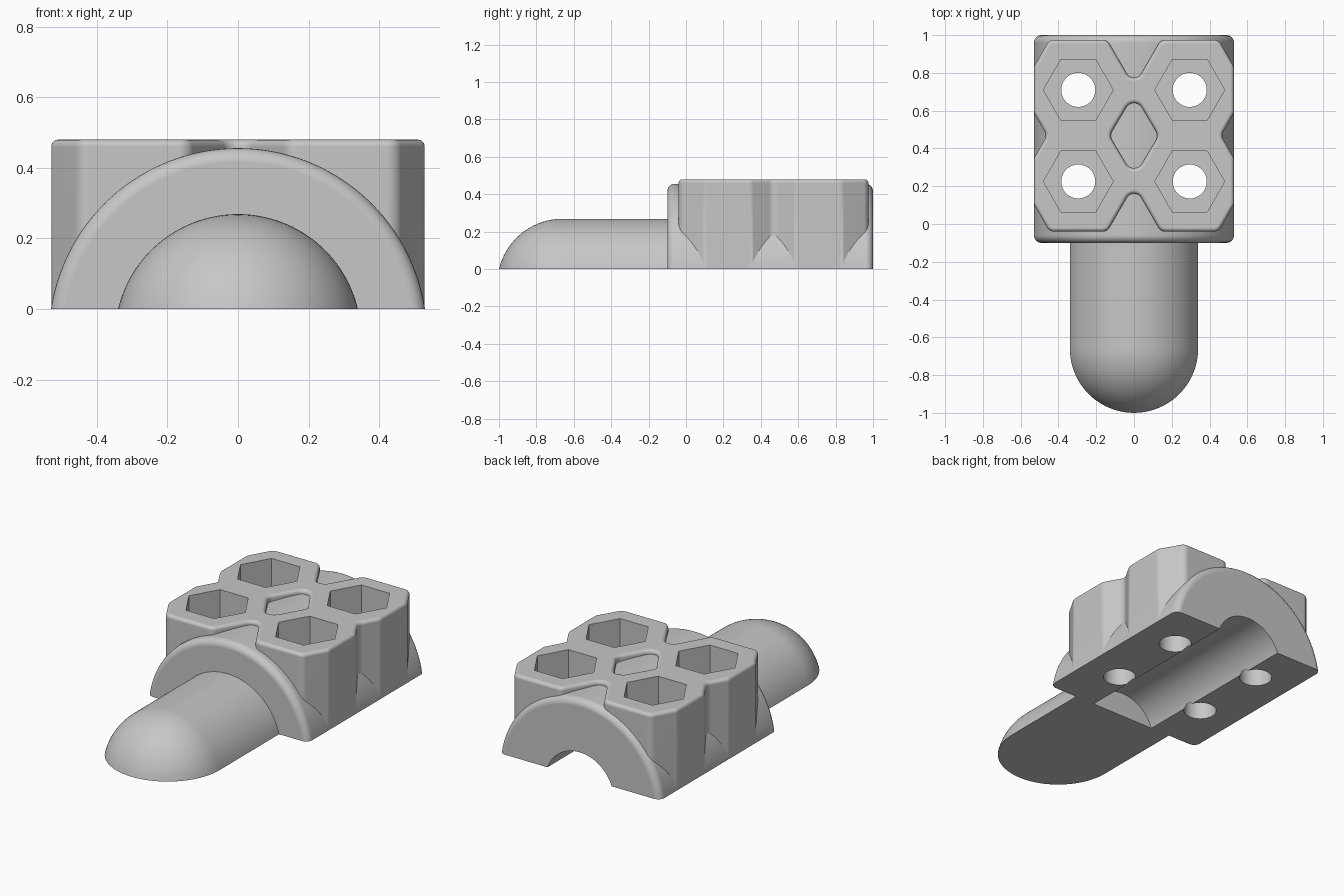
import bpy, bmesh
from math import sin, cos, pi, tau, radians
from mathutils import Vector

cube = bpy.data.objects.get("Cube")
if cube:
    bpy.data.objects.remove(cube, do_unlink=True)

AXIS_Z = -0.08           # height of the shared axis of arch, pin and channel
MID_Y = 0.4675           # centre of the block
FRONT, BACK = -0.1, 1.0

grey = bpy.data.materials.new("matte grey")
grey.use_nodes = True
grey.diffuse_color = (0.57, 0.57, 0.57, 1)
grey.node_tree.nodes["Principled BSDF"].inputs["Base Color"].default_value = (0.57, 0.57, 0.57, 1)


def skin(name, rings):
    """Closed solid through a stack of equal rings."""
    bm = bmesh.new()
    loops = [[bm.verts.new(p) for p in ring] for ring in rings]
    n = len(loops[0])
    for a, b in zip(loops, loops[1:]):
        for i in range(n):
            j = (i + 1) % n
            bm.faces.new((a[i], a[j], b[j], b[i]))
    bm.faces.new(loops[0][::-1])
    bm.faces.new(loops[-1])
    bmesh.ops.recalc_face_normals(bm, faces=bm.faces)
    mesh = bpy.data.meshes.new(name)
    bm.to_mesh(mesh)
    bm.free()
    obj = bpy.data.objects.new(name, mesh)
    bpy.context.collection.objects.link(obj)
    mesh.materials.append(grey)
    return obj


def round_outline(corners, radius, steps=8):
    """Fillet a counter-clockwise polygon; gives (point, outward normal) pairs."""
    out = []
    for i, p in enumerate(corners):
        d1 = (p - corners[i - 1]).normalized()
        d2 = (corners[(i + 1) % len(corners)] - p).normalized()
        n1, n2 = Vector((d1.y, -d1.x)), Vector((d2.y, -d2.x))
        side = 1 if d1.cross(d2) > 0 else -1
        mid = (n1 + n2).normalized()
        centre = p - mid * side * radius / mid.dot(n1)
        for k in range(steps + 1):
            n = n1.slerp(n2, k / steps)
            out.append((centre + n * side * radius, n))
    return out


def prism(name, outline, layers):
    """Stack an outline at (height, inset) layers around the block centre."""
    return skin(name, [[(p.x - n.x * o, p.y - n.y * o + MID_Y, z) for p, n in outline]
                       for z, o in layers])


def turned(name, profile, sides=128):
    """Turn (y, radius) points round the lengthwise axis."""
    return skin(name, [[(r * cos(tau * k / sides), y, AXIS_Z + r * sin(tau * k / sides))
                        for k in range(sides)] for y, r in profile])


def post(name, x, y, z0, z1, radius, sides):
    return skin(name, [[(x + radius * cos(tau * k / sides), y + radius * sin(tau * k / sides), z)
                        for k in range(sides)] for z in (z0, z1)])


def combine(target, tool, operation):
    mod = target.modifiers.new(operation, 'BOOLEAN')
    mod.operation, mod.object, mod.solver = operation, tool, 'EXACT'
    bpy.context.view_layer.objects.active = target
    bpy.ops.object.modifier_apply(modifier=mod.name)
    bpy.data.objects.remove(tool, do_unlink=True)


# Block of four merged hexagonal bosses, clipped flat at the sides
quarter = [(0.461, 0), (0.529, 0.119), (0.529, 0.366), (0.448, 0.5075), (0.142, 0.5075), (0, 0.2616)]
left = quarter + [(-x, y) for x, y in quarter[-2::-1]]
ring = left + [(x, -y) for x, y in left[-2:0:-1]]
outline = round_outline([Vector(p) for p in ring], 0.045)
TOP, SOFT = 0.48, 0.02
arc = [(k / 6 * pi / 2) for k in range(7)]
rim = [(TOP - SOFT + SOFT * sin(a), SOFT - SOFT * cos(a)) for a in arc]
body = prism("mounting_body", outline, [(-0.05, 0)] + rim)

# Diamond recess between the bosses, with a softened rim
diamond = round_outline([Vector(p) for p in ((0.13, 0), (0, 0.2192), (-0.13, 0), (0, -0.2192))], 0.048)
recess = prism("diamond_cutter", diamond, [(-0.1, 0)] + [(z, -o) for z, o in rim] + [(TOP + 0.05, -SOFT)])
combine(body, recess, 'DIFFERENCE')

# Arched saddle with rounded end edges
R, F = 0.536, 0.04
end = [(F - F * sin(a), R - F + F * cos(a)) for a in arc]
saddle = turned("arched_saddle", [(FRONT + d, r) for d, r in end[::-1]] + [(BACK - d, r) for d, r in end])
combine(body, saddle, 'UNION')

# Round-nosed pin
P, NOSE = 0.349, -0.66
nose = [(NOSE - P * cos(k / 24 * pi / 2), P * sin(k / 24 * pi / 2)) for k in range(1, 25)]
combine(body, turned("pin", nose + [(FRONT + 0.1, P)]), 'UNION')

# Lengthwise channel underneath, open at the back
combine(body, turned("channel_cutter", [(FRONT, 0.226), (BACK + 0.1, 0.226)]), 'DIFFERENCE')

# Nut pockets with screw holes
for x in (-0.295, 0.295):
    for y in (0.225, 0.71):
        combine(body, post("pocket_cutter", x, y, 0.2, 0.6, 0.185, 6), 'DIFFERENCE')
        combine(body, post("hole_cutter", x, y, -0.8, 0.3, 0.09, 48), 'DIFFERENCE')

# Flat underside
floor = skin("floor_cutter", [[(-2, -2, z), (2, -2, z), (2, 2, z), (-2, 2, z)] for z in (-1.5, 0)])
combine(body, floor, 'DIFFERENCE')

# Smooth shading with crisp edges kept
bpy.ops.object.select_all(action='DESELECT')
body.select_set(True)
bpy.context.view_layer.objects.active = body
bpy.ops.object.shade_smooth_by_angle(angle=radians(30))
weighted = body.modifiers.new("even_shading", 'WEIGHTED_NORMAL')
weighted.keep_sharp = True
